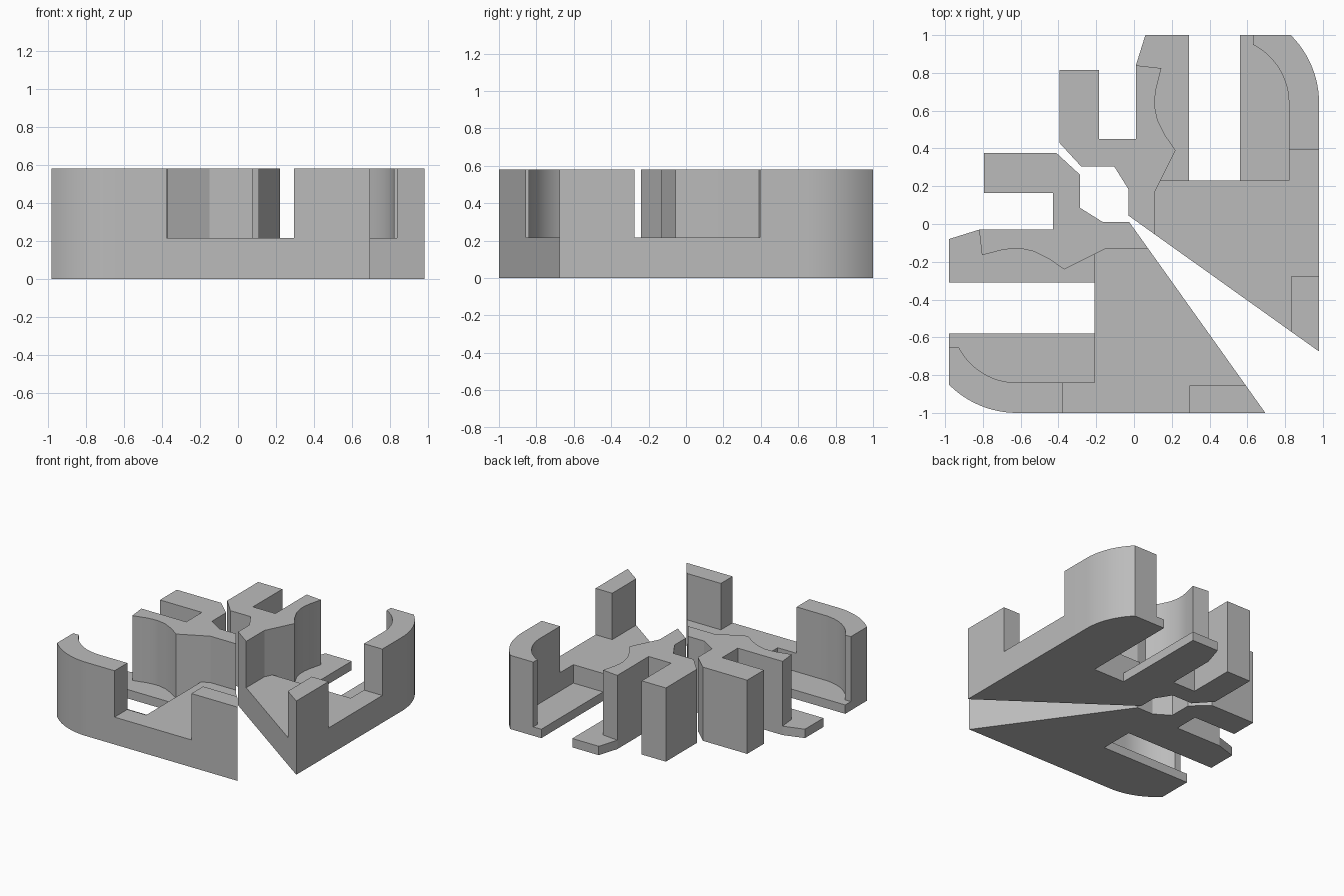
import bpy
import bmesh
import math

if "Cube" in bpy.data.objects:
    bpy.data.objects.remove(bpy.data.objects["Cube"], do_unlink=True)

LEDGE, FLOOR, TALL = 0.07, 0.215, 0.58

grey = bpy.data.materials.new("plain grey")
grey.use_nodes = True
grey.diffuse_color = (0.5, 0.5, 0.5, 1)
grey.node_tree.nodes["Principled BSDF"].inputs["Base Color"].default_value = (0.5, 0.5, 0.5, 1)


def arc(radius, start, steps=12):
    """Corner arc that ends pointing at the front edge."""
    angles = [math.radians(start + (270 - start) * i / steps) for i in range(steps + 1)]
    return [(-0.62 + radius * math.cos(a), -0.493 + radius * math.sin(a)) for a in angles]


# Corners and curves shared by neighbouring regions
outer_arc = arc(0.507, 224.8)
inner_arc = arc(0.347, 206.9)
curved_side = [(-0.805, -0.165), (-0.7, -0.138), (-0.65, -0.131), (-0.6, -0.13), (-0.53, -0.145),
               (-0.45, -0.185), (-0.37, -0.24)]
tip, step_top = (-0.82, -0.03), (-0.21, -0.16)
slot_back, slot_front = (-0.21, -0.31), (-0.21, -0.58)
ledge_corner = (-0.21, -0.84)
wall_in, wall_out = (-0.375, -0.84), (-0.375, -1)
post_in, post_out = (0.295, -0.855), (0.295, -1)
block_bend, block_end, post_end = (-0.15, -0.13), (0.075, -0.13), (0.592, -0.855)
ledge_end = (-0.98, -0.65)

# Footprint of each region, counter-clockwise, with its height
inner_block = [tip, *curved_side, step_top, block_bend, block_end,
               (-0.025, 0.01), (-0.165, 0.01), (-0.285, 0.085), (-0.285, 0.26),
               (-0.41, 0.375), (-0.795, 0.375), (-0.795, 0.165), (-0.43, 0.165), (-0.43, -0.03)]
inner_ledge = [(-0.98, -0.08), (-0.98, -0.31), slot_back, step_top, *curved_side[::-1], tip]
floor = [step_top, slot_back, slot_front, ledge_corner, wall_in, wall_out,
         post_out, post_in, post_end, block_end, block_bend]
outer_ledge = [(-0.98, -0.58), ledge_end, *inner_arc, wall_in, ledge_corner, slot_front]
corner_wall = [ledge_end, *outer_arc, wall_out, wall_in, *inner_arc[::-1]]
end_post = [post_out, (0.695, -1), post_end, post_in]
regions = [(inner_block, TALL), (inner_ledge, LEDGE), (floor, FLOOR),
           (outer_ledge, LEDGE), (corner_wall, TALL), (end_post, TALL)]


def edges(points):
    return zip(points, points[1:] + points[:1])


def build_half(name, place, flip):
    """Terraced solid: tops, undersides, and only the walls that are exposed."""
    bm = bmesh.new()
    heights = {edge: h for points, h in regions for edge in edges(points)}

    def face(corners):
        if flip:
            corners = corners[::-1]
        bm.faces.new([bm.verts.new((*place(x, y), z)) for (x, y), z in corners])

    for points, h in regions:
        face([(p, h) for p in points])
        face([(p, 0) for p in points[::-1]])
        for a, b in edges(points):
            low = heights.get((b, a), 0)
            if h > low:
                face([(a, low), (b, low), (b, h), (a, h)])
    bmesh.ops.remove_doubles(bm, verts=bm.verts[:], dist=0.0005)
    mesh = bpy.data.meshes.new(name)
    bm.to_mesh(mesh)
    bm.free()
    mesh.materials.append(grey)
    obj = bpy.data.objects.new(name, mesh)
    bpy.context.collection.objects.link(obj)
    bpy.ops.object.select_all(action='DESELECT')
    obj.select_set(True)
    bpy.context.view_layer.objects.active = obj
    bpy.ops.object.shade_smooth_by_angle(angle=math.radians(25))


# The two halves mirror each other across the diagonal gap
build_half("front_half", lambda x, y: (x, y), False)
build_half("back_half", lambda x, y: (-y - 0.02, -x + 0.02), True)
